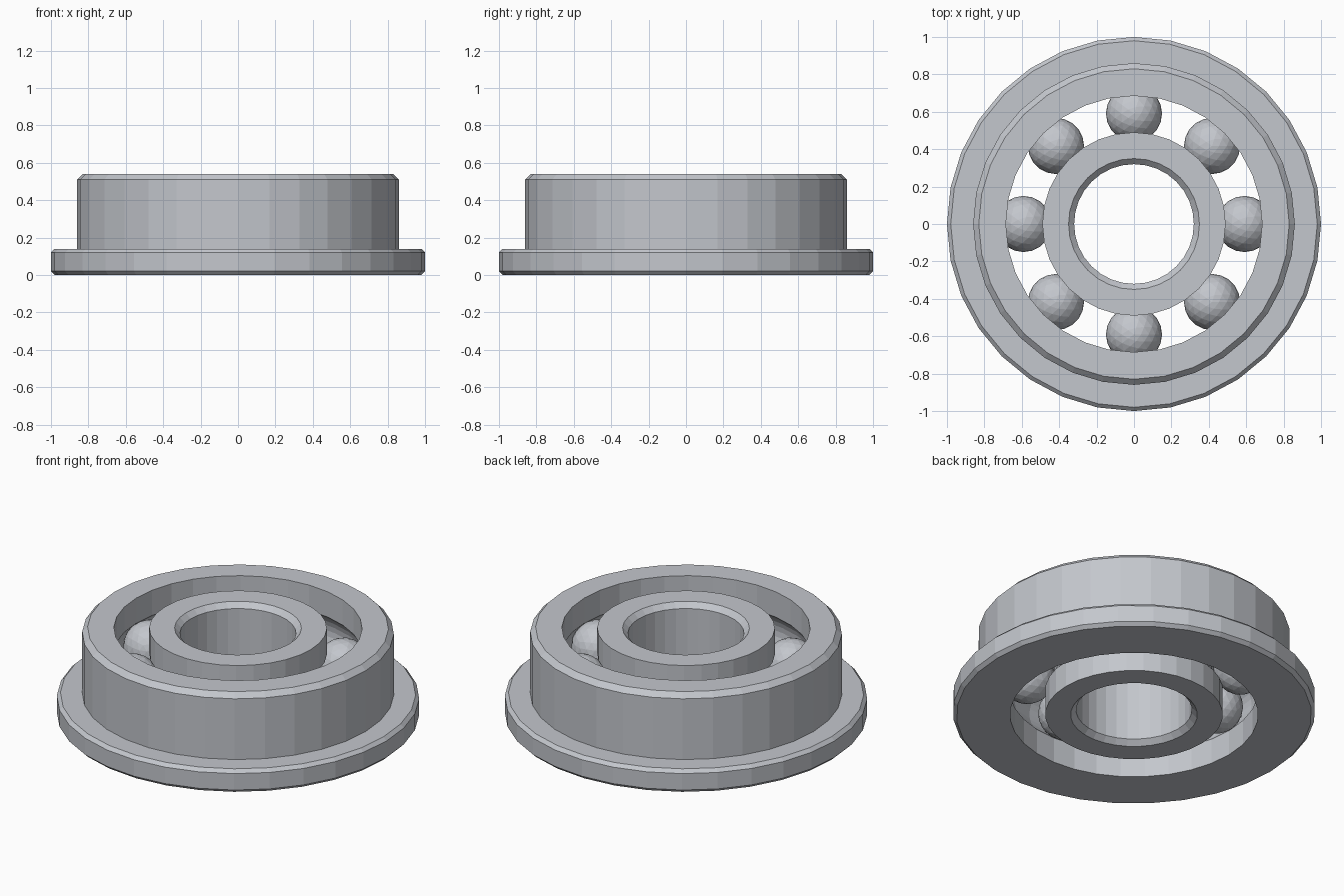
import bpy
import bmesh
from math import sin, cos, asin, pi, tau
from mathutils import Matrix

cube = bpy.data.objects.get("Cube")
if cube:
    bpy.data.objects.remove(cube, do_unlink=True)

HEIGHT = 0.54
MID = HEIGHT / 2
SEGMENTS = 32
BALL_RADIUS = 0.15
PITCH = 0.59
BALLS = 8

steel = bpy.data.materials.new("steel grey")
steel.use_nodes = True
colour = (0.55, 0.57, 0.61, 1)
steel.diffuse_color = colour
steel.node_tree.nodes["Principled BSDF"].inputs["Base Color"].default_value = colour


def add_object(name, bm):
    mesh = bpy.data.meshes.new(name)
    bm.to_mesh(mesh)
    bm.free()
    mesh.materials.append(steel)
    obj = bpy.data.objects.new(name, mesh)
    bpy.context.collection.objects.link(obj)
    return obj


def groove(wall, side, steps=8):
    """Arc of the ball race cut into a wall, from low to high z."""
    offset = abs(wall - PITCH)
    half = pi / 2 - asin(offset / BALL_RADIUS)
    angles = [half * (2 * i / steps - 1) for i in range(steps + 1)]
    return [(PITCH + side * BALL_RADIUS * cos(a), MID + BALL_RADIUS * sin(a))
            for a in angles]


def lathe(name, profile):
    """Revolve a closed (radius, z) profile around the z axis."""
    bm = bmesh.new()
    rings = []
    for i in range(SEGMENTS):
        a = tau * i / SEGMENTS
        rings.append([bm.verts.new((r * cos(a), r * sin(a), z)) for r, z in profile])
    for i, ring in enumerate(rings):
        following = rings[(i + 1) % SEGMENTS]
        for j in range(len(profile)):
            k = (j + 1) % len(profile)
            bm.faces.new((ring[j], following[j], following[k], ring[k]))
    bmesh.ops.recalc_face_normals(bm, faces=bm.faces)
    return add_object(name, bm)


# Flanged outer ring with chamfered rims and an inward-facing race
lathe("outer_ring", [
    (0.685, 0), (0.98, 0), (1, 0.02), (1, 0.12), (0.98, 0.14), (0.86, 0.14),
    (0.86, 0.51), (0.83, HEIGHT), (0.685, HEIGHT),
] + groove(0.685, 1)[::-1])

# Inner ring with a chamfered bore and an outward-facing race
lathe("inner_ring", [
    (0.35, 0), (0.49, 0),
] + groove(0.49, -1) + [
    (0.49, HEIGHT), (0.35, HEIGHT), (0.32, HEIGHT - 0.03), (0.32, 0.03),
])

# Faceted balls spaced evenly between the races
for i in range(BALLS):
    a = tau * i / BALLS
    bm = bmesh.new()
    place = Matrix.Translation((PITCH * cos(a), PITCH * sin(a), MID))
    bmesh.ops.create_icosphere(bm, subdivisions=3, radius=BALL_RADIUS, matrix=place)
    add_object(f"ball_{i + 1}", bm)
